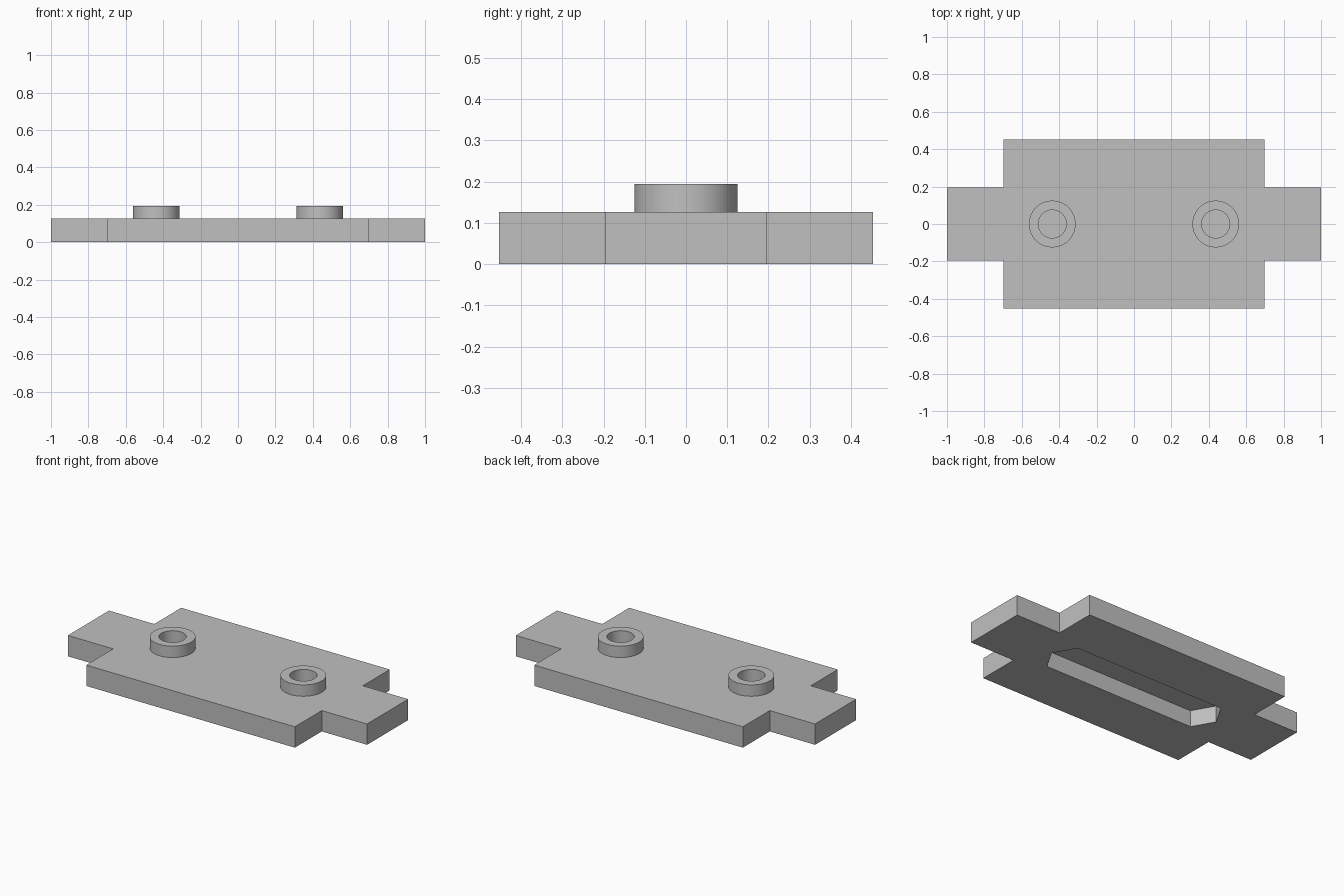
import bpy, bmesh, math

cube = bpy.data.objects.get("Cube")
if cube:
    bpy.data.objects.remove(cube, do_unlink=True)

# Overall sizes
PLATE_TOP, STUD_TOP = 0.126, 0.195
STUD_X, STUD_R, HOLE_R = 0.437, 0.125, 0.075
HOLE_FLOOR, SLOT_ROOF = 0.115, 0.1
SIDES = 64

grey = bpy.data.materials.new("plain grey")
grey.use_nodes = True
colour = (0.53, 0.53, 0.53, 1)
grey.diffuse_color = colour
grey.node_tree.nodes["Principled BSDF"].inputs["Base Color"].default_value = colour


def make_object(name, bm):
    bmesh.ops.recalc_face_normals(bm, faces=bm.faces)
    mesh = bpy.data.meshes.new(name)
    bm.to_mesh(mesh)
    bm.free()
    mesh.materials.append(grey)
    obj = bpy.data.objects.new(name, mesh)
    bpy.context.collection.objects.link(obj)
    return obj


def prism(name, outline, z0, z1):
    """Extrude a flat outline from z0 to z1."""
    bm = bmesh.new()
    face = bm.faces.new([bm.verts.new((x, y, z0)) for x, y in outline])
    new = bmesh.ops.extrude_face_region(bm, geom=[face])["geom"]
    verts = [v for v in new if isinstance(v, bmesh.types.BMVert)]
    bmesh.ops.translate(bm, verts=verts, vec=(0, 0, z1 - z0))
    return make_object(name, bm)


def circle(cx, r, n=SIDES):
    return [(cx + r * math.cos(math.tau * i / n), r * math.sin(math.tau * i / n))
            for i in range(n)]


def cut(target, cutter):
    mod = target.modifiers.new(cutter.name, "BOOLEAN")
    mod.operation, mod.solver, mod.object = "DIFFERENCE", "EXACT", cutter
    cutter.hide_render = True
    cutter.hide_set(True)
    cutter.display_type = "WIRE"


# Plate with a narrower tab at each end
half = [(0.697, -0.453), (0.697, -0.196), (1, -0.196),
        (1, 0.196), (0.697, 0.196), (0.697, 0.453)]
plate = prism("plate", half + [(-x, -y) for x, y in half], 0, PLATE_TOP)

# Long pocket underneath with pointed ends, like two joined hexagons
end = [(STUD_X + x, y) for x, y in
       [(0.15 * math.cos(math.radians(a)), 0.15 * math.sin(math.radians(a)))
        for a in (-60, 0, 60)]]
pocket = prism("pocket_cutter", end + [(-x, -y) for x, y in end], -0.1, SLOT_ROOF)
cutters = [pocket]

# Ring-shaped studs, each with a blind hole reaching into the plate
for side, sx in (("left", 1), ("right", -1)):
    cx = sx * STUD_X
    bm = bmesh.new()
    rings = [[bm.verts.new((x, y, z)) for x, y in circle(cx, r)]
             for r, z in ((STUD_R, PLATE_TOP), (STUD_R, STUD_TOP),
                          (HOLE_R, STUD_TOP), (HOLE_R, PLATE_TOP))]
    for a, b in zip(rings, rings[1:]):
        for i in range(SIDES):
            j = (i + 1) % SIDES
            bm.faces.new((a[i], a[j], b[j], b[i]))
    stud = make_object(side + "_stud", bm)
    for p in stud.data.polygons:
        p.use_smooth = abs(p.normal.z) < 0.5
    for e in stud.data.edges:
        e.use_edge_sharp = all(
            abs(stud.data.vertices[v].co.z - STUD_TOP) < 0.001 for v in e.vertices)
    cutters.append(prism(side + "_hole_cutter", circle(cx, HOLE_R), HOLE_FLOOR, 0.3))

for cutter in cutters:
    cut(plate, cutter)
